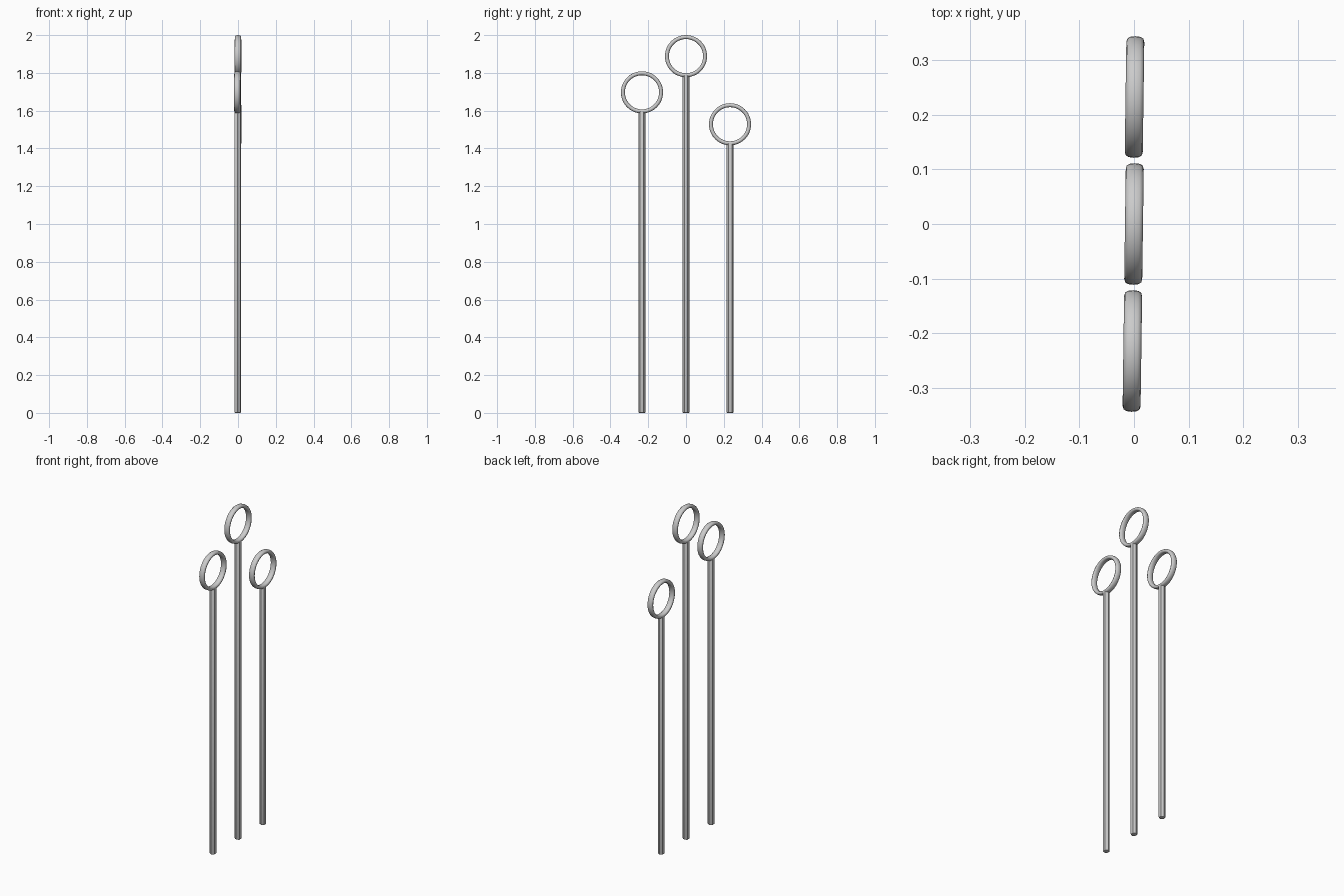
import bpy, bmesh, math
from mathutils import Matrix

if "Cube" in bpy.data.objects:
    bpy.data.objects.remove(bpy.data.objects["Cube"])

RING_R, RAD, HALF_W = 0.101, 0.0105, 0.0165
ROD_R = 0.0185


def finish(bm, name, angle):
    bmesh.ops.recalc_face_normals(bm, faces=bm.faces)
    me = bpy.data.meshes.new(name)
    bm.to_mesh(me)
    bm.free()
    ob = bpy.data.objects.new(name, me)
    bpy.context.collection.objects.link(ob)
    bpy.context.view_layer.objects.active = ob
    ob.select_set(True)
    bpy.ops.object.shade_smooth_by_angle(angle=math.radians(angle))
    ob.select_set(False)
    return ob


# ring: rounded flat band swept around the x axis
def ring(name, x, y, z, yaw, segs=48, sides=12):
    bm = bmesh.new()
    loops = []
    for i in range(segs):
        a = 2 * math.pi * i / segs
        loop = []
        for j in range(sides):
            t = 2 * math.pi * j / sides
            c, s = math.cos(t), math.sin(t)
            r = RING_R + RAD * math.copysign(abs(c) ** 0.8, c)
            w = HALF_W * math.copysign(abs(s) ** 0.8, s)
            loop.append(bm.verts.new((w, r * math.cos(a), r * math.sin(a))))
        loops.append(loop)
    for i in range(segs):
        p, q = loops[i], loops[(i + 1) % segs]
        for j in range(sides):
            k = (j + 1) % sides
            bm.faces.new((p[j], p[k], q[k], q[j]))
    ob = finish(bm, name, 60)
    ob.location = (x, y, z)
    ob.rotation_euler = (0, 0, math.radians(yaw))


# rod: six-sided bar with softened ends
def rod(name, x, y, top):
    bm = bmesh.new()
    bmesh.ops.create_cone(bm, cap_ends=True, segments=6, radius1=ROD_R, radius2=ROD_R,
                          depth=top, matrix=Matrix.Translation((0, 0, top / 2))
                          @ Matrix.Rotation(math.pi / 2, 4, 'Z') @ Matrix.Rotation(math.pi / 2, 4, 'Z'))
    # put two corners on the y axis
    far = max(abs(v.co.y) for v in bm.verts)
    if far < ROD_R * 0.95:
        bmesh.ops.rotate(bm, verts=bm.verts, matrix=Matrix.Rotation(math.pi / 2, 3, 'Z'))
    ends = [e for e in bm.edges if abs(e.verts[0].co.z - e.verts[1].co.z) < 1e-5]
    bmesh.ops.bevel(bm, geom=ends, offset=0.005, segments=2, profile=0.5, affect='EDGES')
    ob = finish(bm, name, 30)
    ob.location = (x, y, 0)


# three stakes of different heights
for label, x, y, z, yaw in (("front", -0.003, -0.233, 1.697, -0.8),
                            ("middle", 0.0, 0.0, 1.8885, -0.8),
                            ("back", 0.001, 0.233, 1.528, -0.8)):
    ring(label + "_ring", x, y, z, yaw)
    rod(label + "_rod", x, y, z - RING_R + 0.003)
